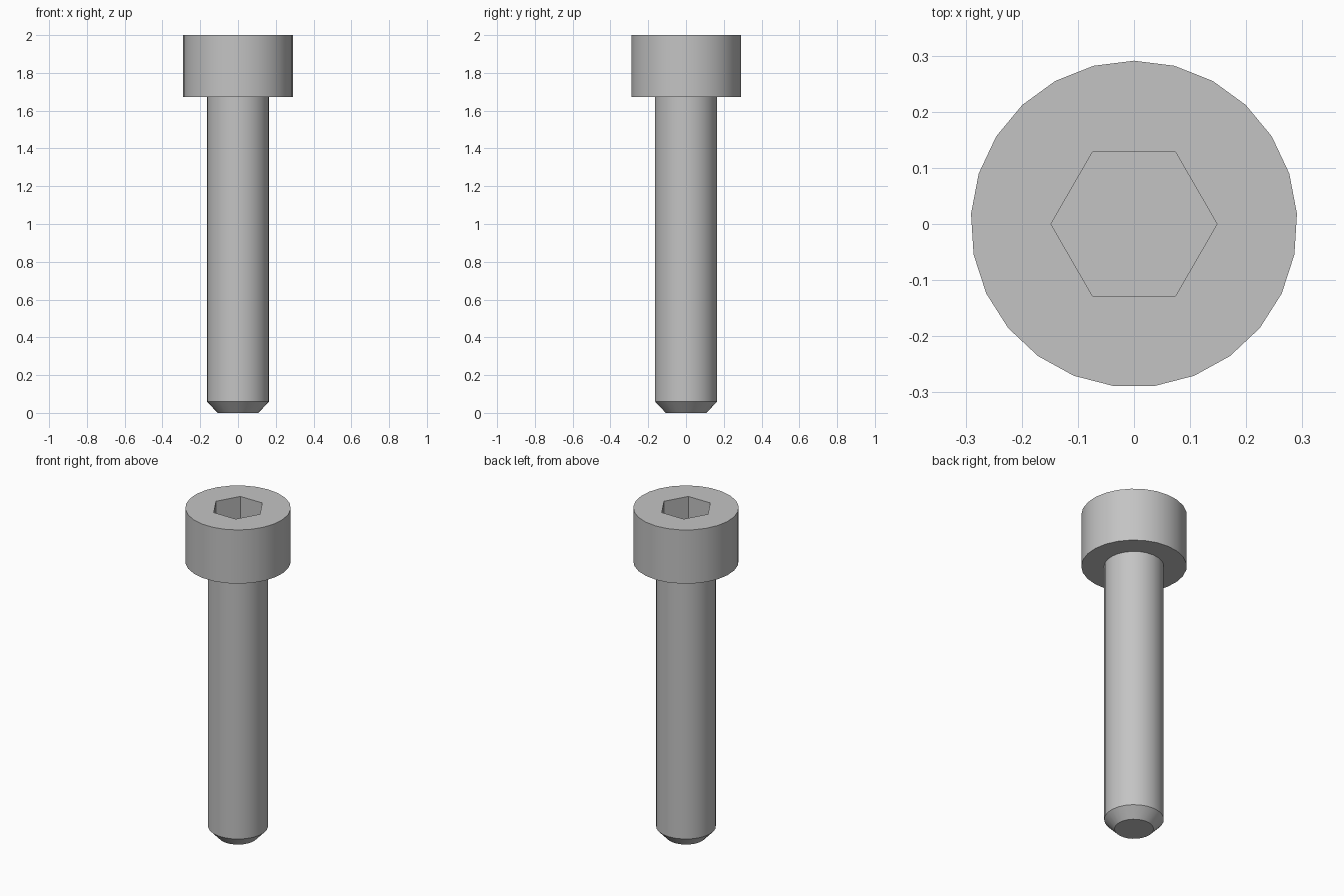
import bpy
import bmesh
from math import sin, cos, pi, radians

cube = bpy.data.objects.get("Cube")
if cube:
    bpy.data.objects.remove(cube)

steel = bpy.data.materials.new("grey steel")
steel.use_nodes = True
grey = (0.55, 0.55, 0.55, 1)
steel.diffuse_color = grey
steel.node_tree.nodes["Principled BSDF"].inputs["Base Color"].default_value = grey

SIDES = 25
HEAD_R, SHANK_R, TIP_R = 0.291, 0.165, 0.108
TOP, HEAD_Z, CHAMFER_Z = 2.0, 1.673, 0.06
SOCKET_R, SOCKET_DEPTH = 0.148, 0.165


def ring(bm, radius, z, sides=SIDES, start=pi / 2):
    angles = [start + 2 * pi * i / sides for i in range(sides)]
    return [bm.verts.new((radius * cos(a), radius * sin(a), z)) for a in angles]


def bridge(bm, lower, upper):
    n = len(lower)
    for i in range(n):
        j = (i + 1) % n
        bm.faces.new((lower[i], lower[j], upper[j], upper[i]))


def loop_edges(bm, verts):
    return [bm.edges.get((v, verts[i - 1])) for i, v in enumerate(verts)]


bm = bmesh.new()

# Chamfered tip, shank, underside of head and head wall
outline = [(TIP_R, 0), (SHANK_R, CHAMFER_Z), (SHANK_R, HEAD_Z),
           (HEAD_R, HEAD_Z), (HEAD_R, TOP)]
rings = [ring(bm, r, z) for r, z in outline]
for lower, upper in zip(rings, rings[1:]):
    bridge(bm, lower, upper)
bm.faces.new(rings[0][::-1])

# Hexagonal socket with a flat floor
rim = ring(bm, SOCKET_R, TOP, 6, 0)
floor = ring(bm, SOCKET_R, TOP - SOCKET_DEPTH, 6, 0)
bridge(bm, rim, floor)
bm.faces.new(floor)

# Flat top of the head around the socket
bmesh.ops.triangle_fill(bm, use_beauty=True, normal=(0, 0, 1),
                        edges=loop_edges(bm, rings[-1]) + loop_edges(bm, rim))
bmesh.ops.recalc_face_normals(bm, faces=bm.faces)

mesh = bpy.data.meshes.new("socket_head_bolt")
bm.to_mesh(mesh)
bm.free()
mesh.materials.append(steel)
bolt = bpy.data.objects.new("socket_head_bolt", mesh)
bpy.context.collection.objects.link(bolt)

# Smooth round walls, crisp rims and socket corners
bpy.ops.object.select_all(action="DESELECT")
bolt.select_set(True)
bpy.context.view_layer.objects.active = bolt
bpy.ops.object.shade_smooth_by_angle(angle=radians(30))
